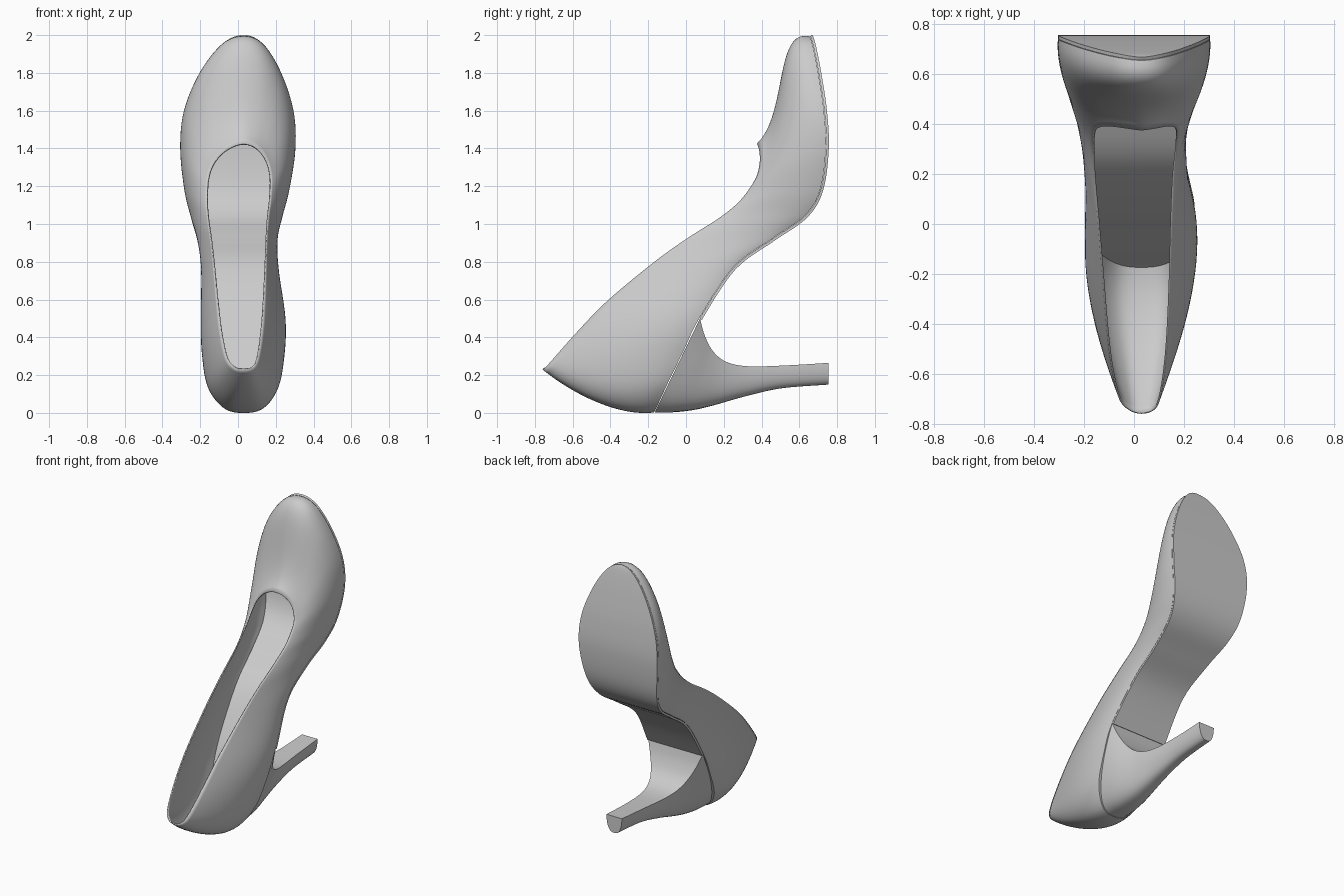
import bpy, bmesh, math
from mathutils import Vector

if "Cube" in bpy.data.objects:
    bpy.data.objects.remove(bpy.data.objects["Cube"])

SEG = 6      # samples per control span
ROWS = 20    # rows between sole edge and opening
CX = 0.03    # centre line of the shoe

# Control stations from heel to toe: (y, z, x left, x right)
SOLE = [(-.17, .002, .03, .03), (-.155, .03, -.07, .13), (-.10, .15, -.15, .208),
        (-.017, .32, -.178, .237), (.07, .5, -.185, .242), (.25, .77, -.19, .207),
        (.46, .925, -.215, .207), (.627, 1.042, -.248, .232), (.71, 1.18, -.28, .268),
        (.74, 1.4, -.305, .303), (.73, 1.6, -.285, .293), (.7, 1.8, -.2, .226),
        (.67, 1.95, -.083, .132), (.655, 1.993, .03, .03)]
LOWER = [(-.36, -.02, .03, .03), (-.35, 0, -.095, .155), (-.29, .1, -.185, .235),
         (-.2, .3, -.218, .273), (-.09, .5, -.22, .275), (.11, .74, -.21, .235),
         (.32, .91, -.225, .22), (.5, 1.04, -.265, .25), (.58, 1.18, -.3, .285),
         (.6, 1.39, -.315, .313), (.575, 1.62, -.295, .3), (.52, 1.85, -.21, .235),
         (.475, 2.0, -.085, .14), (.465, 2.04, .03, .03)]
UPPER = [(-.6, .1, .03, .03), (-.59, .12, -.04, .11), (-.52, .2, -.125, .175),
         (-.41, .37, -.165, .21), (-.27, .55, -.17, .21), (-.06, .77, -.17, .19),
         (.14, .925, -.18, .187), (.32, 1.05, -.21, .205), (.42, 1.16, -.24, .235),
         (.46, 1.29, -.24, .245), (.5, 1.41, -.2, .22), (.53, 1.51, -.13, .165),
         (.54, 1.56, -.05, .1), (.54, 1.58, .03, .03)]
RIM = [(-.76, .23, .03, .03), (-.745, .24, -.02, .08), (-.7, .29, -.06, .105),
       (-.58, .425, -.09, .125), (-.42, .59, -.11, .138), (-.18, .79, -.13, .148),
       (0, .92, -.145, .153), (.18, 1.035, -.16, .16), (.29, 1.128, -.165, .17),
       (.365, 1.235, -.158, .173), (.388, 1.31, -.135, .16), (.39, 1.37, -.09, .13),
       (.382, 1.41, -.03, .085), (.375, 1.425, .03, .03)]
# Heel sections: back y, z, breast y, z, half width
HEEL = [(-.17, .002, .07, .5, .213), (-.06, .004, .095, .41, .18), (.05, .018, .14, .325, .142),
        (.16, .045, .21, .27, .11), (.3, .085, .32, .247, .085), (.5, .13, .5, .25, .068),
        (.755, .15, .755, .265, .06)]


def spline(pts, closed):
    """Smooth curve through the points."""
    pts = [Vector(p) for p in pts]
    n = len(pts)
    get = (lambda i: pts[i % n]) if closed else (lambda i: pts[min(max(i, 0), n - 1)])
    out = []
    for i in range(n if closed else n - 1):
        a, b, c, d = (get(i + k) for k in (-1, 0, 1, 2))
        for s in range(SEG):
            t = s / SEG
            out.append(0.5 * (2 * b + (c - a) * t + (2 * a - 5 * b + 4 * c - d) * t * t
                              + (3 * b - a - 3 * c + d) * t ** 3))
    if not closed:
        out.append(pts[-1])
    return out


def ring(stations):
    left = [(xl, y, z) for y, z, xl, xr in stations]
    right = [(xr, y, z) for y, z, xl, xr in stations[1:-1]]
    return spline(left + right[::-1], True)


def finish(bm, name, angle):
    bmesh.ops.remove_doubles(bm, verts=bm.verts, dist=1e-5)
    bmesh.ops.recalc_face_normals(bm, faces=bm.faces)
    me = bpy.data.meshes.new(name)
    bm.to_mesh(me)
    bm.free()
    ob = bpy.data.objects.new(name, me)
    bpy.context.collection.objects.link(ob)
    bpy.ops.object.select_all(action='DESELECT')
    ob.select_set(True)
    bpy.context.view_layer.objects.active = ob
    bpy.ops.object.shade_smooth_by_angle(angle=math.radians(angle))
    return ob


def loft(bm, loops):
    """Skin closed loops with quads, return the vertex loops."""
    vs = [[bm.verts.new(p) for p in lp] for lp in loops]
    n = len(vs[0])
    for a, b in zip(vs, vs[1:]):
        for i in range(n):
            j = (i + 1) % n
            bm.faces.new((a[i], a[j], b[j], b[i]))
    return vs


# Upper with footbed, thickened inwards
sole, low, up, rim = (ring(r) for r in (SOLE, LOWER, UPPER, RIM))
loops = []
for r in range(ROWS + 1):
    t = r / ROWS
    u = 1 - t
    loops.append([u**3 * a + 3 * u * u * t * b + 3 * u * t * t * c + t**3 * d
                  for a, b, c, d in zip(sole, low, up, rim)])
bm = bmesh.new()
base = loft(bm, loops)[0]
n, half = len(base), len(base) // 2
for i in range(half):
    quad = [base[i], base[i + 1], base[(n - i - 1) % n], base[(n - i) % n]]
    bm.faces.new(list(dict.fromkeys(quad)))
upper = finish(bm, "upper", 40)
thick = upper.modifiers.new("thickness", 'SOLIDIFY')
thick.thickness = 0.008
thick.offset = -1

# Outsole plate from the heel breast to the toe
sections = []
for i in range(4 * SEG, half + 1):
    l, r = sole[i], sole[(n - i) % n]
    tan = sole[min(i + 1, half)] - sole[i - 1]
    nor = Vector((0, tan.z, -tan.y)).normalized()
    sections.append([l + nor * .002, l + nor * .016, r + nor * .016, r + nor * .002])
bm = bmesh.new()
vs = loft(bm, sections)
bm.faces.new(vs[0])
bm.faces.new(vs[-1])
finish(bm, "outsole", 35)

# Heel: D-shaped sections, flat on the breast side
sections = []
for ky, kz, by, bz, w in spline(HEEL, False):
    sec = []
    for k in range(-12, 13):
        a = k / 12 * math.pi / 2
        d = 1 - math.cos(a)
        x = math.copysign(abs(math.sin(a)) ** .75, a) * w
        sec.append((CX + x, ky + (by - ky) * d + .004 * (by < .75), kz + (bz - kz) * d))
    sections.append(sec)
bm = bmesh.new()
vs = loft(bm, sections)
bm.faces.new(vs[0])
bm.faces.new(vs[-1])
finish(bm, "heel", 40)
